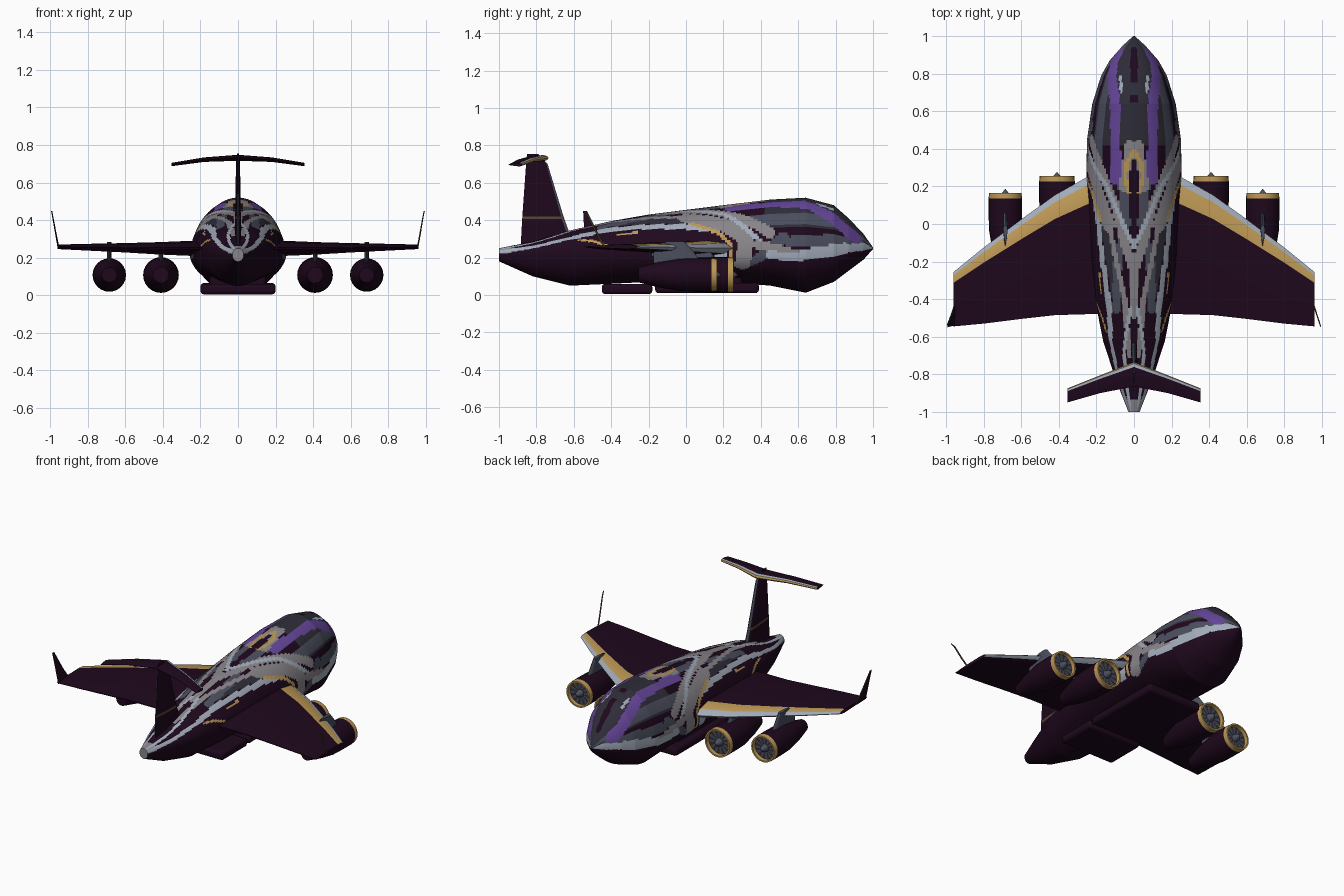
import bpy, bmesh
from math import sin, cos, pi, radians
from mathutils import Vector

cube = bpy.data.objects.get("Cube")
if cube:
    bpy.data.objects.remove(cube)

# Palette
PALETTE = {
    "plum": (.013, .0025, .012), "gold": (.5, .31, .09), "pale_blue": (.36, .41, .49),
    "grey": (.25, .235, .25), "slate": (.07, .076, .11), "charcoal": (.028, .026, .04),
    "purple": (.13, .06, .32), "taupe": (.1, .06, .035),
}
NAMES = list(PALETTE)
MATERIALS = []
for label, rgb in PALETTE.items():
    mat = bpy.data.materials.new(label)
    mat.use_nodes = True
    mat.diffuse_color = (*rgb, 1)
    bsdf = next(n for n in mat.node_tree.nodes if n.type == 'BSDF_PRINCIPLED')
    bsdf.inputs["Base Color"].default_value = (*rgb, 1)
    bsdf.inputs["Roughness"].default_value = .6
    MATERIALS.append(mat)


def finish(name, bm, angle=35):
    """Turn a bmesh into a smooth-shaded object with the palette."""
    bmesh.ops.recalc_face_normals(bm, faces=bm.faces)
    mesh = bpy.data.meshes.new(name)
    bm.to_mesh(mesh)
    bm.free()
    for mat in MATERIALS:
        mesh.materials.append(mat)
    obj = bpy.data.objects.new(name, mesh)
    bpy.context.collection.objects.link(obj)
    bpy.ops.object.select_all(action='DESELECT')
    obj.select_set(True)
    bpy.context.view_layer.objects.active = obj
    bpy.ops.object.shade_smooth_by_angle(angle=radians(angle))
    return obj


def loft(name, rings, paint, caps=("plum", "plum"), angle=35):
    """Skin closed rings; paint(row, column) names each face's colour."""
    bm = bmesh.new()
    rows = [[bm.verts.new(p) for p in ring] for ring in rings]
    count = len(rows[0])
    for r in range(len(rows) - 1):
        for c in range(count):
            d = (c + 1) % count
            face = bm.faces.new((rows[r][c], rows[r][d], rows[r + 1][d], rows[r + 1][c]))
            face.material_index = NAMES.index(paint(r, c))
    for row, colour in zip((rows[0], rows[-1]), caps):
        bm.faces.new(row).material_index = NAMES.index(colour)
    return finish(name, bm, angle)


# Fuselage stations: y, half width, bottom, widest height, top
STATIONS = [
    (-1, .03, .18, .215, .25), (-.82, .1, .1, .22, .285), (-.62, .165, .05, .225, .345),
    (-.4, .208, .06, .22, .395), (-.2, .235, .07, .215, .43), (.2, .255, .07, .21, .48),
    (.45, .25, .05, .21, .51), (.64, .222, .012, .21, .52), (.79, .175, .07, .22, .48),
    (.87, .13, .13, .235, .41), (.95, .06, .19, .25, .325), (1, .004, .246, .25, .254),
]


def station(y):
    for a, b in zip(STATIONS, STATIONS[1:]):
        if y <= b[0]:
            f = (y - a[0]) / (b[0] - a[0])
            return [u + (v - u) * f for u, v in zip(a, b)]
    return list(STATIONS[-1])


# Painted bands, later over earlier: colour, half width, path of (y, degrees from crown)
REAR_BANDS = [
    ("charcoal", .03, [(.1, 48), (-.1, 36), (-.4, 26)]),
    ("slate", .026, [(.2, 14), (0, 10), (-.2, 22), (-.45, 28)]),
    ("grey", .024, [(.1, 24), (-.1, 12), (-.25, 0), (-.48, 0)]),
    ("grey", .014, [(.1, 38), (-.15, 26), (-.4, 14), (-.7, 10)]),
    ("pale_blue", .009, [(-.45, 5), (-.7, 22), (-1, 32)]),
    ("pale_blue", .014, [(-1, 62), (-.6, 48)]),
    ("pale_blue", .019, [(-.6, 48), (-.45, 42), (-.3, 43), (0, 51), (.15, 58)]),
    ("gold", .008, [(-.57, 58), (-.5, 64), (-.42, 76)]),
    ("gold", .007, [(-.26, 54), (-.36, 55)]),
    ("slate", .035, [(.1, 90), (-.15, 88)]),
]
FRONT_BANDS = [
    ("plum", .018, [(.3, 64), (.6, 64), (.86, 66)]),
    ("slate", .022, [(.55, 76), (.72, 74), (.93, 74)]),
    ("slate", .03, [(.52, 72), (.42, 88), (.34, 105)]),
    ("grey", .026, [(.45, 66), (.28, 42), (.1, 24)]),
    ("grey", .042, [(0, 34), (.2, 52), (.32, 70), (.3, 110)]),
    ("gold", .011, [(.02, 46), (.17, 62), (.24, 78), (.24, 110)]),
    ("pale_blue", .032, [(.19, 84), (.18, 108)]),
    ("pale_blue", .012, [(.42, 80), (.2, 34), (0, 14), (-.12, 0)]),
    ("grey", .022, [(.38, 78), (.5, 84), (.62, 92)]),
    ("pale_blue", .019, [(.98, 85), (.85, 86)]),
    ("pale_blue", .025, [(.85, 86), (.7, 88), (.56, 94), (.45, 90)]),
    ("purple", .031, [(.24, 23), (.5, 24), (.66, 28), (.8, 44), (.9, 58)]),
    ("pale_blue", .008, [(.78, 24), (.7, 19)]),
    ("plum", .012, [(.93, 3), (.76, 3)]),
    ("plum", .01, [(.68, 3), (.66, 3)]),
    ("grey", .026, [(.42, 5), (.2, 12)]),
    ("gold", .011, [(.39, 0), (.33, 8), (.25, 11), (.17, 6)]),
    ("plum", .022, [(.28, 0), (.18, 0)]),
]
BANDS = REAR_BANDS + FRONT_BANDS


def band_distance(p, path, scale):
    best = 9
    pts = [Vector((y, t * scale)) for y, t in path]
    for a, b in zip(pts, pts[1:]):
        f = max(0, min(1, (p - a).dot(b - a) / (b - a).length_squared))
        best = min(best, (p - a - (b - a) * f).length)
    return best


ROWS, COLS = 210, 120
ys = sorted({round(-1 + 2 * i / ROWS, 4) for i in range(ROWS + 1)} | {s[0] for s in STATIONS})


def body_ring(y):
    _, w, low, mid, top = station(y)
    ring = []
    for i in range(COLS):
        a = 2 * pi * i / COLS
        h = top - mid if cos(a) > 0 else mid - low
        ring.append((w * sin(a), y, mid + h * cos(a)))
    return ring


def body_paint(r, c):
    y = (ys[r] + ys[r + 1]) / 2
    t = (c + .5) * 360 / COLS
    t = min(t, 360 - t)
    scale = radians(max(station(y)[1], .06))
    colour = "plum"
    if t > 120:
        return colour
    if y > .42 and t < 66:
        colour = "charcoal"
    if y > .2 and 42 < t < 58:
        colour = "slate"
    if y < -.93 and t < 80:
        colour = "grey"
    for name, half, path in BANDS:
        if band_distance(Vector((y, t * scale)), path, scale) < half:
            colour = name
    return colour


loft("fuselage", [body_ring(y) for y in ys], body_paint, ("grey", "charcoal"), 40)

# Aerofoil outline: chord fraction, height; strips are coloured by outline edge
FOIL = [(0, 0), (.06, .7), (.2, 1), (.6, .8), (1, .1), (1, -.1), (.6, -.6), (.2, -1), (.06, -.7)]
WING_STRIPS = {0: "pale_blue", 8: "pale_blue", 1: "gold"}
TAIL_STRIPS = {0: "gold", 1: "pale_blue", 8: "gold"}
FIN_STRIPS = {0: "slate", 8: "slate", 4: "pale_blue"}
EDGE_STRIPS = {0: "taupe", 8: "taupe", 4: "taupe"}


def surface(name, sections, strips, base="plum", normal=(0, 1), band_row=None):
    """Sections: x, z, leading y, trailing y, half thickness."""
    rings = [[(x + normal[0] * h * thick, front + (back - front) * f, z + normal[1] * h * thick)
              for f, h in FOIL] for x, z, front, back, thick in sections]

    def paint(r, c):
        return "taupe" if r == band_row else strips.get(c, base)
    loft(name, rings, paint, (base, base))


def engine(name, x, z, front, radius, length):
    """Pod with gold lip, recessed fan and spinner."""
    profile = [(.45, -length), (.75, -length * .75), (.97, -.2), (1, -.12), (1, -.03),
               (.97, 0), (.86, 0), (.84, -.025), (.28, -.025), (.2, 0), (.03, .02)]
    sides = 24
    rings = [[(x + radius * k * cos(2 * pi * i / sides), front + dy,
               z + radius * k * sin(2 * pi * i / sides)) for i in range(sides)]
             for k, dy in profile]

    def paint(r, c):
        if r == 7:
            return "slate" if c % 2 else "charcoal"
        return "gold" if 4 <= r <= 6 else "slate" if r > 7 else "plum"
    loft(name, rings, paint, ("plum", "slate"))


for side, s in (("left", 1), ("right", -1)):
    # Main wing
    surface(side + "_wing", [
        (s * .12, .25, .3, -.475, .042), (s * .25, .25, .25, -.48, .04),
        (s * .42, .25, .155, -.485, .033), (s * .6, .253, .025, -.505, .025),
        (s * .8, .256, -.125, -.53, .018), (s * .96, .258, -.255, -.545, .012)], WING_STRIPS)
    # Tailplane
    surface(side + "_tailplane", [
        (0, .732, -.735, -.865, .016), (s * .18, .722, -.805, -.9, .012),
        (s * .355, .696, -.875, -.95, .009)], TAIL_STRIPS)
    # Engines and pylons
    for place, x, front, radius, peak in (("inner", .41, .255, .095, .25),
                                          ("outer", .685, .165, .089, .285)):
        engine(f"{side}_{place}_engine", s * x, .108, front, radius, .42)
        surface(f"{side}_{place}_pylon", [
            (s * x, .17, front - .08, front - .34, .012),
            (s * x, .225, front - .12, front - .34, .012),
            (s * x, peak, front - .17, front - .27, .012)], {}, "slate", (1, 0))

# Winglets: a full blade on the right, a slim rod on the left
surface("right_winglet", [
    (-.955, .25, -.42, -.54, .005), (-.968, .32, -.465, -.543, .004),
    (-.992, .45, -.53, -.55, .003)], EDGE_STRIPS, normal=(1, 0))
surface("left_winglet", [
    (.955, .25, -.425, -.437, .004), (.968, .32, -.465, -.477, .004),
    (.985, .42, -.515, -.527, .003), (.992, .45, -.54, -.55, .003)],
    EDGE_STRIPS, "taupe", (1, 0))

# Tail fin with a thin painted band
surface("tail_fin", [
    (0, .24, -.59, -.885, .018), (0, .405, -.65, -.876, .015), (0, .42, -.655, -.875, .015),
    (0, .7, -.74, -.855, .011), (0, .755, -.79, -.85, .006)], FIN_STRIPS,
    normal=(1, 0), band_row=1)


# Belly fairings
def slab(name, y0, y1, z0, z1, half):
    bm = bmesh.new()
    bmesh.ops.create_cube(bm, size=1)
    for v in bm.verts:
        v.co = (v.co.x * 2 * half, (y0 + y1) / 2 + v.co.y * (y1 - y0),
                (z0 + z1) / 2 + v.co.z * (z1 - z0))
    bevel = finish(name, bm).modifiers.new("rounding", 'BEVEL')
    bevel.width = .018
    bevel.segments = 3


slab("front_belly_fairing", -.165, .39, .01, .065, .2)
slab("rear_belly_fairing", -.45, -.18, .005, .06, .2)
slab("belly_keel", -.16, .3, .04, .12, .15)
